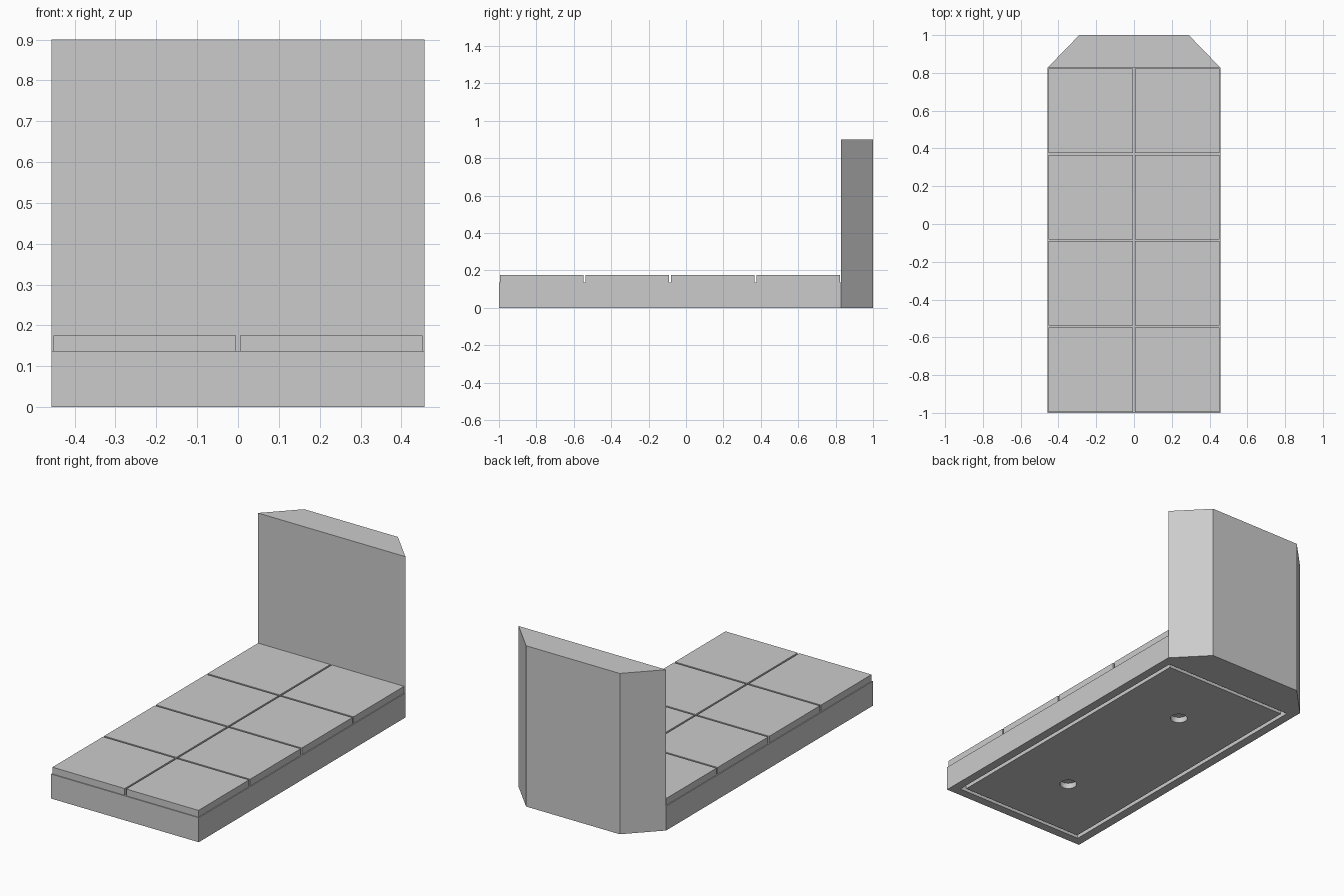
import bpy
import bmesh

cube = bpy.data.objects.get("Cube")
if cube:
    bpy.data.objects.remove(cube, do_unlink=True)

HALF_W = 0.457      # half width, also the tile pitch
PITCH = 0.457
FLOOR_Z = 0.137     # top of the base under the tiles
TILE_Z = 0.175
WALL_Y = 0.828      # front of the wall
WALL_Z = 0.9
WALL_BACK = 0.29    # half width of the wall's back
GAP = 0.005         # tile inset on each side
GROOVE_DEPTH = 0.05

grey = bpy.data.materials.new("stone grey")
grey.use_nodes = True
colour = (0.6, 0.6, 0.6, 1)
grey.diffuse_color = colour
grey.node_tree.nodes["Principled BSDF"].inputs["Base Color"].default_value = colour


def finish(name, bm):
    bmesh.ops.recalc_face_normals(bm, faces=bm.faces)
    mesh = bpy.data.meshes.new(name)
    bm.to_mesh(mesh)
    bm.free()
    mesh.materials.append(grey)
    obj = bpy.data.objects.new(name, mesh)
    bpy.context.collection.objects.link(obj)
    return obj


def box(name, x, y, z):
    """Box from (low, high) ranges on each axis."""
    bm = bmesh.new()
    bmesh.ops.create_cube(bm, size=1)
    for v in bm.verts:
        v.co = [r[0] + (c + 0.5) * (r[1] - r[0]) for r, c in zip((x, y, z), v.co)]
    return finish(name, bm)


def cut(target, cutter):
    """Subtract the cutter, apply the cut and remove the cutter."""
    mod = target.modifiers.new("cut", "BOOLEAN")
    mod.operation = "DIFFERENCE"
    mod.solver = "EXACT"
    mod.object = cutter
    bpy.context.view_layer.objects.active = target
    bpy.ops.object.modifier_apply(modifier=mod.name)
    bpy.data.objects.remove(cutter, do_unlink=True)


def raise_faces(bm, faces, z):
    """Extrude faces straight up to height z and return the new top faces."""
    geom = bmesh.ops.extrude_face_region(bm, geom=faces)["geom"]
    for v in geom:
        if isinstance(v, bmesh.types.BMVert):
            v.co.z = z
    return [f for f in geom if isinstance(f, bmesh.types.BMFace)]


# Base and chamfered back wall in one piece
bm = bmesh.new()
fl, fr, wr, wl, br, bl = [bm.verts.new((x, y, 0)) for x, y in (
    (-HALF_W, -1), (HALF_W, -1), (HALF_W, WALL_Y), (-HALF_W, WALL_Y),
    (WALL_BACK, 1), (-WALL_BACK, 1))]
footprint = [bm.faces.new((fl, fr, wr, wl)), bm.faces.new((wl, wr, br, bl))]
bottom = bmesh.ops.duplicate(bm, geom=footprint)
tops = raise_faces(bm, footprint, FLOOR_Z)
bmesh.ops.delete(bm, geom=[f for f in footprint if f.is_valid], context="FACES_ONLY")
wall_top = max(tops, key=lambda f: f.calc_center_median().y)
raised = raise_faces(bm, [wall_top], WALL_Z)
if wall_top.is_valid:
    bm.faces.remove(wall_top)
bmesh.ops.remove_doubles(bm, verts=bm.verts, dist=0.0001)
bmesh.ops.dissolve_limit(bm, angle_limit=0.01, verts=bm.verts, edges=bm.edges)
base = finish("base_and_wall", bm)

# Underside groove: a shallow pocket holding a slightly smaller panel
inset, width = 0.05, 0.022
pocket = box("pocket_cutter", (inset - HALF_W, HALF_W - inset),
             (-1 + inset, WALL_Y - inset), (-0.1, GROOVE_DEPTH))
cut(base, pocket)
inner = inset + width
panel = box("underside_panel", (inner - HALF_W, HALF_W - inner),
            (-1 + inner, WALL_Y - inner), (0, GROOVE_DEPTH))

# Two round sockets in the underside
for row in (1, 3):
    bm = bmesh.new()
    bmesh.ops.create_cone(bm, cap_ends=True, segments=32, radius1=0.045,
                          radius2=0.045, depth=0.064)
    bmesh.ops.translate(bm, verts=bm.verts, vec=(0, -1 + row * PITCH, 0))
    cut(panel, finish("socket_cutter", bm))

# Floor tiles, two columns by four rows
for row in range(4):
    y = -1 + row * PITCH
    for side, x in (("right", -HALF_W), ("left", 0)):
        box(f"floor_tile_{side}_{row + 1}", (x + GAP, x + PITCH - GAP),
            (y + GAP, y + PITCH - GAP), (FLOOR_Z, TILE_Z))
